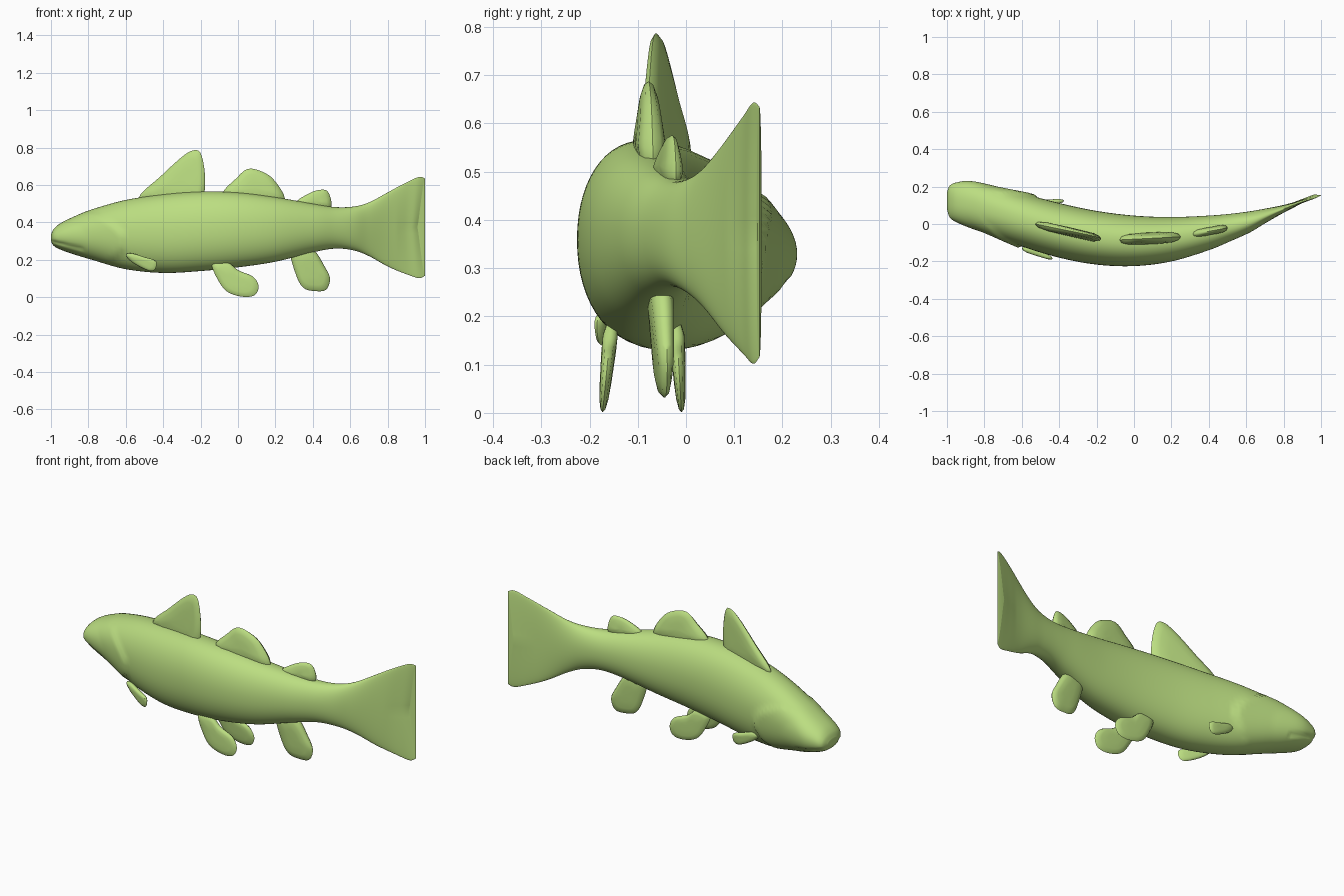
import bpy, bmesh, math
from mathutils import Vector

if "Cube" in bpy.data.objects:
    bpy.data.objects.remove(bpy.data.objects["Cube"], do_unlink=True)

# Single material
green = bpy.data.materials.new("lime_green")
green.use_nodes = True
colour = (0.50, 0.73, 0.22, 1)
green.diffuse_color = colour
green.node_tree.nodes["Principled BSDF"].inputs["Base Color"].default_value = colour


def finish(name, bm, angle):
    """Turn a bmesh into a smooth shaded object."""
    bmesh.ops.recalc_face_normals(bm, faces=bm.faces)
    mesh = bpy.data.meshes.new(name)
    bm.to_mesh(mesh)
    bm.free()
    mesh.materials.append(green)
    obj = bpy.data.objects.new(name, mesh)
    bpy.context.collection.objects.link(obj)
    bpy.ops.object.select_all(action="DESELECT")
    obj.select_set(True)
    bpy.context.view_layer.objects.active = obj
    bpy.ops.object.shade_smooth_by_angle(angle=math.radians(angle))
    return obj


def spline(points, steps, closed=False):
    """Catmull-Rom curve through points of any dimension."""
    points = [Vector(p) for p in points]
    count = len(points)

    def pick(i):
        return points[i % count] if closed else points[max(0, min(count - 1, i))]

    curve = []
    for i in range(count if closed else count - 1):
        a, b, c, d = (pick(i + k) for k in (-1, 0, 1, 2))
        for s in range(steps):
            t = s / steps
            curve.append(0.5 * (2 * b + (c - a) * t + (2 * a - 5 * b + 4 * c - d) * t * t
                                + (3 * b - a - 3 * c + d) * t ** 3))
    if not closed:
        curve.append(points[-1])
    return curve


def bridge(bm, first, second):
    count = len(first)
    for i in range(count):
        j = (i + 1) % count
        bm.faces.new((first[i], first[j], second[j], second[i]))


# Body sections from snout to tail: x, right side y, left side y, belly z, back z
SECTIONS = [
    (-1.0, .08, .17, .30, .335), (-.985, .035, .205, .275, .365), (-.95, .01, .222, .255, .395),
    (-.88, -.02, .23, .23, .43), (-.78, -.055, .212, .20, .47), (-.6, -.12, .165, .15, .52),
    (-.4, -.18, .112, .13, .55), (-.2, -.217, .07, .14, .565), (0, -.225, .045, .16, .56),
    (.2, -.2, .037, .19, .535), (.4, -.14, .045, .24, .5), (.52, -.09, .055, .26, .482),
    (.62, -.045, .068, .25, .485), (.7, .003, .082, .22, .507), (.8, .06, .102, .165, .56),
    (.9, .108, .13, .122, .615), (.96, .13, .148, .102, .643), (.99, .147, .157, .115, .635),
]


def relief(x, z, side):
    """Outward swelling of the gill cover and the dent of the mouth line."""
    edge = -.6 if side < 0 else -.52
    edge -= .14 * max(0, (z - .3) / .14) ** 2 + .04 * max(0, (.3 - z) / .08) ** 2
    ahead = edge - x
    swell = 0
    if .16 < z < .45 and ahead > 0:
        swell = .014 * min(1, ahead / .012) * max(0, 1 - ahead / .2)
    mouth_z = .30 - .25 * (x + 1)
    if x < -.83:
        swell -= .01 * max(0, 1 - abs(z - mouth_z) / .012)
    return swell


def build_body():
    bm = bmesh.new()
    rings, sides = [], 56
    for x, right, left, low, high in spline(SECTIONS, 9):
        ring = []
        for i in range(sides):
            a = math.tau * i / sides
            c, s = math.cos(a), math.sin(a)
            z = (low + high) / 2 + (high - low) / 2 * math.copysign(abs(s) ** .95, s)
            y = (right + left) / 2 + (left - right) / 2 * math.copysign(abs(c) ** .9, c)
            y += relief(x, z, c) * c
            # Slightly hollow trailing edge on the tail
            notch = .03 * max(0, (x - .85) / .14) * (1 - abs(s)) ** .7
            corner = .01 * max(0, (x - .85) / .14) * abs(s) ** .5
            ring.append(bm.verts.new((x - notch + corner, y, z)))
        rings.append(ring)
    for first, second in zip(rings, rings[1:]):
        bridge(bm, first, second)
    # Rounded snout, closed tail edge
    bm.faces.new(rings[0])
    for i in range(1, sides // 2):
        a, b = rings[-1][i - 1], rings[-1][i]
        c, d = rings[-1][-i % sides], rings[-1][(1 - i) % sides - sides]
        bm.faces.new((a, b, c, d) if a != d else (a, b, c))
    bm.faces.new((rings[-1][sides // 2 - 1], rings[-1][sides // 2], rings[-1][sides // 2 + 1]))
    finish("fish_body", bm, 45)


def build_fin(name, outline, y, slope=0, lean=0, thick=.018):
    """Lens shaped fin: outline in x and z, on a plane through y at the first point."""
    bm = bmesh.new()
    rim = spline(outline, 5, closed=True)
    middle = sum(rim, Vector((0, 0))) / len(rim)
    x0, z0 = outline[0]
    reach = max(abs(p.y - z0) for p in rim)

    def place(p, offset):
        base = y + slope * (p.x - x0) + lean * (p.y - z0)
        taper = 1.2 - .6 * abs(p.y - z0) / reach
        return bm.verts.new((p.x, base + offset * thick * taper, p.y))

    edge = [place(p, 0) for p in rim]
    for side in (-1, 1):
        last = edge
        for scale, offset in ((.93, .55), (.7, .9), (.35, 1)):
            ring = [place(middle.lerp(p, scale), side * offset) for p in rim]
            bridge(bm, last, ring)
            last = ring
        tip = place(middle, side)
        for i in range(len(last)):
            bm.faces.new((last[i - 1], last[i], tip))
    finish(name, bm, 50)


build_body()

# Fins along the back
build_fin("front_back_fin", [(-.53, .53), (-.41, .65), (-.3, .75), (-.24, .785), (-.2, .77),
                             (-.178, .67), (-.18, .56), (-.22, .5), (-.4, .49)],
          0, slope=-.23, lean=.03, thick=.022)
build_fin("middle_back_fin", [(-.08, .555), (-.01, .635), (.05, .685), (.12, .675), (.19, .63),
                              (.25, .53), (.2, .49), (0, .5)],
          -.085, slope=.05, thick=.026)
build_fin("rear_back_fin", [(.31, .505), (.37, .55), (.43, .573), (.48, .565), (.5, .49),
                            (.46, .46), (.36, .46)],
          -.055, slope=.18, thick=.018)

# Fin under the tail root
build_fin("rear_belly_fin", [(.28, .25), (.31, .12), (.35, .05), (.41, .033), (.47, .04),
                             (.492, .1), (.46, .17), (.41, .25), (.35, .29)],
          -.06, slope=.1, thick=.022)

# Paired belly and chest fins
belly = [(-.14, .18), (-.1, .08), (-.05, .025), (.03, .002), (.09, .012), (.11, .06),
         (.08, .11), (0, .145), (-.06, .19)]
chest = [(-.6, .225), (-.57, .19), (-.51, .155), (-.465, .14), (-.44, .155), (-.44, .195),
         (-.5, .215), (-.57, .235)]
build_fin("right_belly_fin", belly, -.155, lean=.1, thick=.015)
build_fin("left_belly_fin", belly, -.02, lean=-.06, thick=.015)
build_fin("right_chest_fin", chest, -.13, slope=-.33, thick=.014)
build_fin("left_chest_fin", [(x + .06, z) for x, z in chest], .11, slope=.08, thick=.014)
